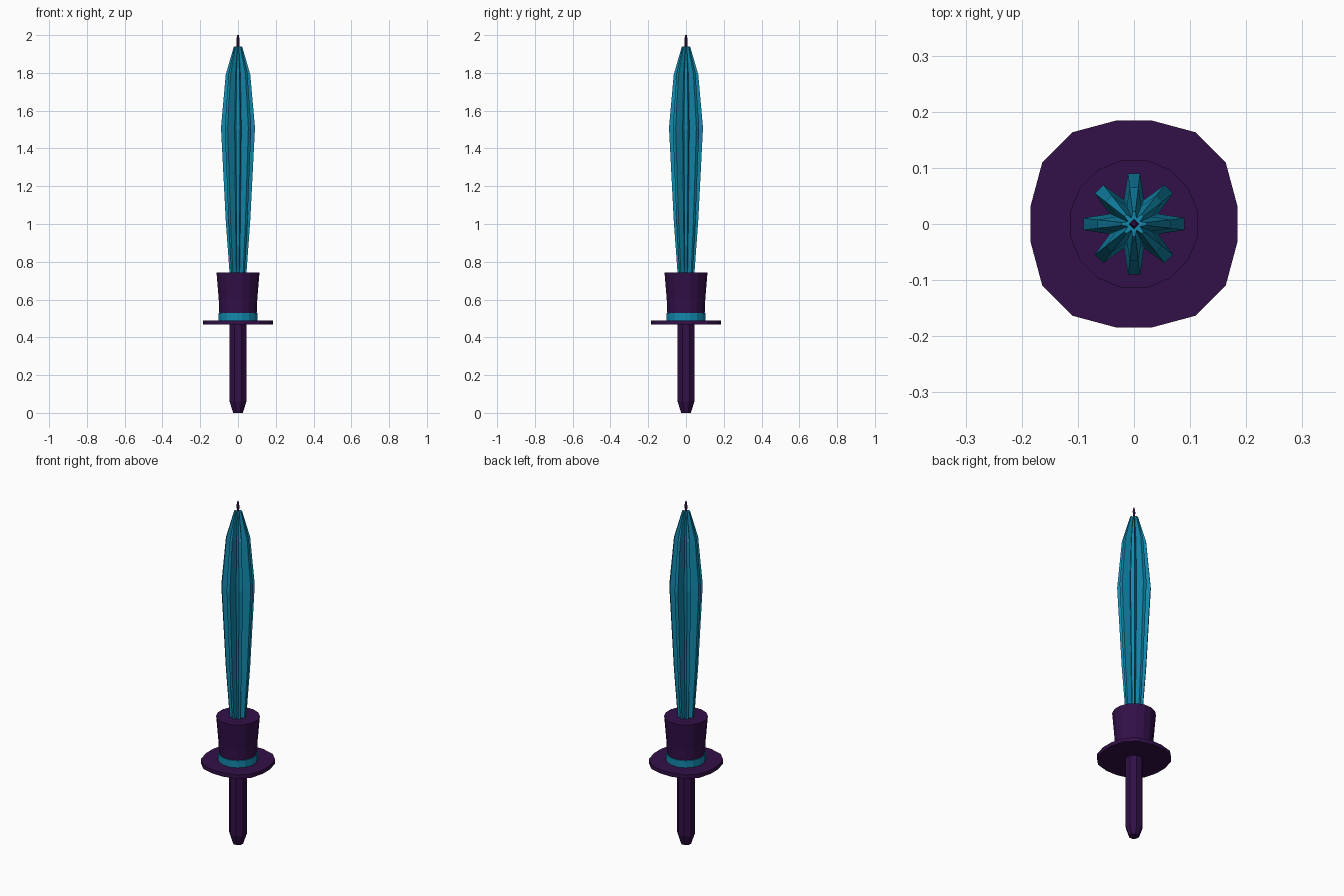
import bpy, bmesh, math

if "Cube" in bpy.data.objects:
    bpy.data.objects.remove(bpy.data.objects["Cube"])


def material(name, colour):
    m = bpy.data.materials.new(name)
    m.diffuse_color = (*colour, 1)
    m.use_nodes = True
    m.node_tree.nodes["Principled BSDF"].inputs["Base Color"].default_value = m.diffuse_color
    return m


PURPLE = material("dark_purple", (0.032, 0.005, 0.065))
TEAL = material("teal", (0.006, 0.25, 0.42))


def loft(name, section, profile, mat):
    """Stack scaled copies of a 2D section at (scale, z) levels, capped at both ends."""
    bm = bmesh.new()
    rings = [[bm.verts.new((x * s, y * s, z)) for x, y in section] for s, z in profile]
    n = len(section)
    for a, b in zip(rings, rings[1:]):
        for i in range(n):
            j = (i + 1) % n
            bm.faces.new((a[i], a[j], b[j], b[i]))
    bm.faces.new(rings[0][::-1])
    bm.faces.new(rings[-1])
    mesh = bpy.data.meshes.new(name)
    bm.to_mesh(mesh)
    bm.free()
    mesh.materials.append(mat)
    ob = bpy.data.objects.new(name, mesh)
    bpy.context.collection.objects.link(ob)
    return ob


def polar(r, deg):
    return r * math.cos(math.radians(deg)), r * math.sin(math.radians(deg))


def ngon(n, offset=0.0):
    return [polar(1, offset + 360 * i / n) for i in range(n)]


# Slightly squared sixteen-sided section for the brim
brim_section = [polar(r, 90 * q + a) for q in range(4)
                for r, a in ((0.187, 10.2), (0.197, 34), (0.197, 56), (0.187, 79.8))]

# Eight blunt folds with valleys between them
fold_section = []
for k in range(8):
    a = math.radians(45 * k)
    r = 1.0 if k % 2 == 0 else 0.98
    for t in (-0.12, 0.12):
        fold_section.append((r * math.cos(a) - t * math.sin(a),
                             r * math.sin(a) + t * math.cos(a)))
    fold_section.append(polar(0.52, 45 * k + 22.5))

# Handle with tapered end
loft("handle", ngon(8, 22.5), [(0.028, 0), (0.048, 0.06), (0.048, 0.475)], PURPLE)

# Hat-shaped guard
loft("hat_brim", brim_section, [(1, 0.467), (1, 0.489)], PURPLE)
loft("hat_band", ngon(16, 11.25), [(0.106, 0.489), (0.106, 0.53)], TEAL)
loft("hat_crown", ngon(16, 11.25), [(0.101, 0.525), (0.104, 0.6), (0.116, 0.743)], PURPLE)

# Folded canopy blade
loft("folded_canopy", fold_section,
     [(0.044, 0.73), (0.065, 1.02), (0.09, 1.51), (0.065, 1.79), (0.022, 1.94)], TEAL)

# Pointed ferrule
loft("ferrule", ngon(4), [(0.007, 1.93), (0.009, 1.975), (0.004, 2.0)], PURPLE)
